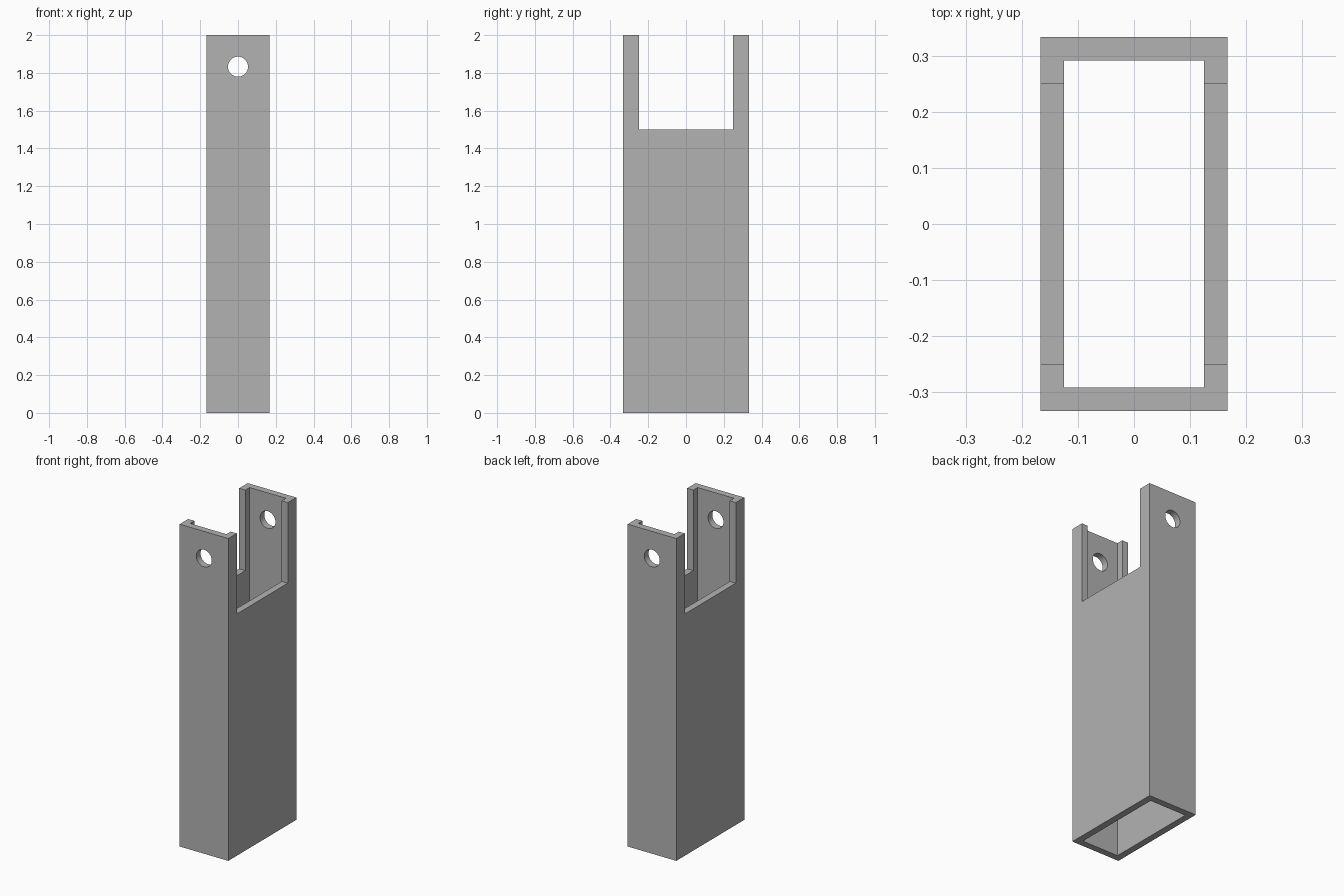
import bpy
import math

cube = bpy.data.objects.get("Cube")
if cube:
    bpy.data.objects.remove(cube, do_unlink=True)

WIDTH, DEPTH, HEIGHT = 1 / 3, 2 / 3, 2.0
WALL = 1 / 24
NOTCH_WIDTH, NOTCH_FLOOR = 0.5, 1.5
HOLE_RADIUS, HOLE_Z = 0.053, 1.833

grey = bpy.data.materials.new("plain grey")
grey.use_nodes = True
colour = (0.45, 0.45, 0.45, 1)
grey.diffuse_color = colour
grey.node_tree.nodes["Principled BSDF"].inputs["Base Color"].default_value = colour


def box(name, width, depth, bottom, top):
    """Box centred on x and y between two heights."""
    bpy.ops.mesh.primitive_cube_add(size=1, location=(0, 0, (bottom + top) / 2))
    obj = bpy.context.object
    obj.name = name
    obj.scale = (width, depth, top - bottom)
    bpy.ops.object.transform_apply(location=True, rotation=True, scale=True)
    obj.data.materials.append(grey)
    return obj


def cut(target, cutter):
    """Subtract the cutter from the target, then remove it."""
    cutter.hide_render = True
    mod = target.modifiers.new(cutter.name, "BOOLEAN")
    mod.operation = "DIFFERENCE"
    mod.solver = "EXACT"
    mod.object = cutter
    bpy.context.view_layer.objects.active = target
    bpy.ops.object.modifier_apply(modifier=mod.name)
    bpy.data.objects.remove(cutter, do_unlink=True)


# Rectangular tube, open at both ends
tube = box("tube_post", WIDTH, DEPTH, 0, HEIGHT)
cut(tube, box("bore", WIDTH - 2 * WALL, DEPTH - 2 * WALL, -0.5, HEIGHT + 0.5))

# Slot through both side walls, leaving a channel-shaped ear front and back
cut(tube, box("slot", 1, NOTCH_WIDTH, NOTCH_FLOOR, HEIGHT + 0.5))

# Pin hole through both ears
bpy.ops.mesh.primitive_cylinder_add(
    vertices=48, radius=HOLE_RADIUS, depth=2,
    location=(0, 0, HOLE_Z), rotation=(math.pi / 2, 0, 0))
pin = bpy.context.object
pin.name = "pin_hole"
pin.data.materials.append(grey)
cut(tube, pin)

# Smooth hole walls, crisp box edges
bpy.ops.object.select_all(action="DESELECT")
tube.select_set(True)
bpy.context.view_layer.objects.active = tube
bpy.ops.object.shade_smooth_by_angle(angle=math.radians(30))
